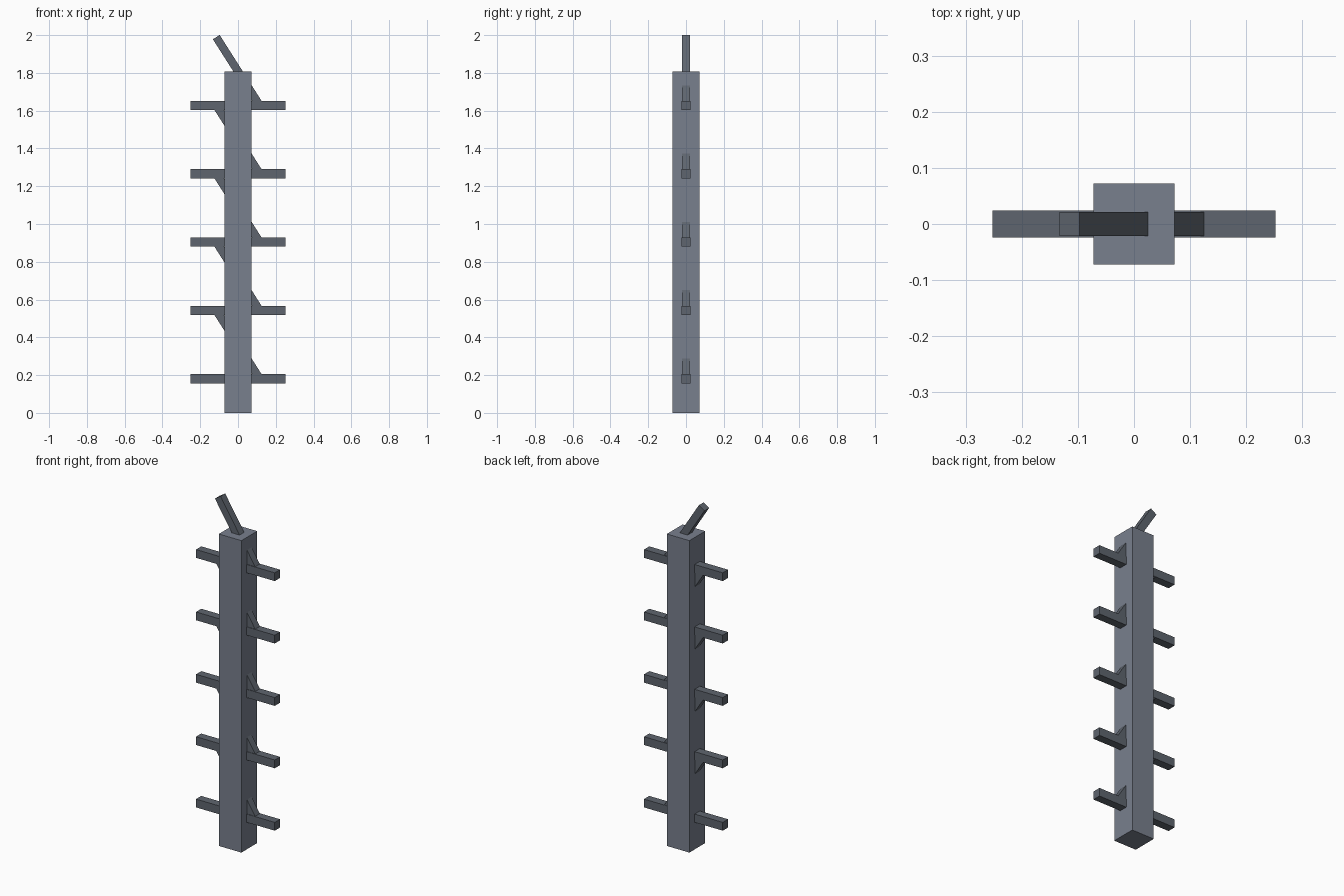
import bpy
import math

if "Cube" in bpy.data.objects:
    bpy.data.objects.remove(bpy.data.objects["Cube"])

POST_H = 1.8085
POST_W = 0.1446
RUNGS = 5
PITCH = POST_H / RUNGS


def paint(name, colour):
    mat = bpy.data.materials.new(name)
    mat.diffuse_color = (*colour, 1)
    mat.use_nodes = True
    mat.node_tree.nodes["Principled BSDF"].inputs["Base Color"].default_value = mat.diffuse_color
    return mat


POST_GREY = paint("post_grey", (0.19, 0.215, 0.27))
BAR_GREY = paint("bar_grey", (0.113, 0.13, 0.156))


def box(name, size, location, mat, tilt=0.0):
    """Box, optionally tilted about y."""
    bpy.ops.mesh.primitive_cube_add(size=1, location=location, rotation=(0, tilt, 0))
    obj = bpy.context.object
    obj.name = name
    obj.scale = size
    bpy.ops.object.transform_apply(location=False, rotation=False, scale=True)
    obj.data.materials.append(mat)
    return obj


# Square centre post
box("post", (POST_W, POST_W, POST_H), (0, 0, POST_H / 2), POST_GREY)

# Each brace climbs from the right side of one rung to the left side of the next
REACH = 0.115
brace_length = math.hypot(2 * REACH, PITCH)
brace_tilt = -math.atan2(2 * REACH, PITCH)

for i in range(RUNGS):
    z = PITCH * (i + 0.5)
    # Horizontal rung through the post
    box(f"rung_{i + 1}", (0.505, 0.048, 0.048), (0, 0, z), BAR_GREY)
    # Diagonal brace; the last one sticks out of the post top
    box(f"brace_{i + 1}", (0.0425, 0.0425, brace_length), (0, 0, z + PITCH / 2),
        BAR_GREY, brace_tilt)
